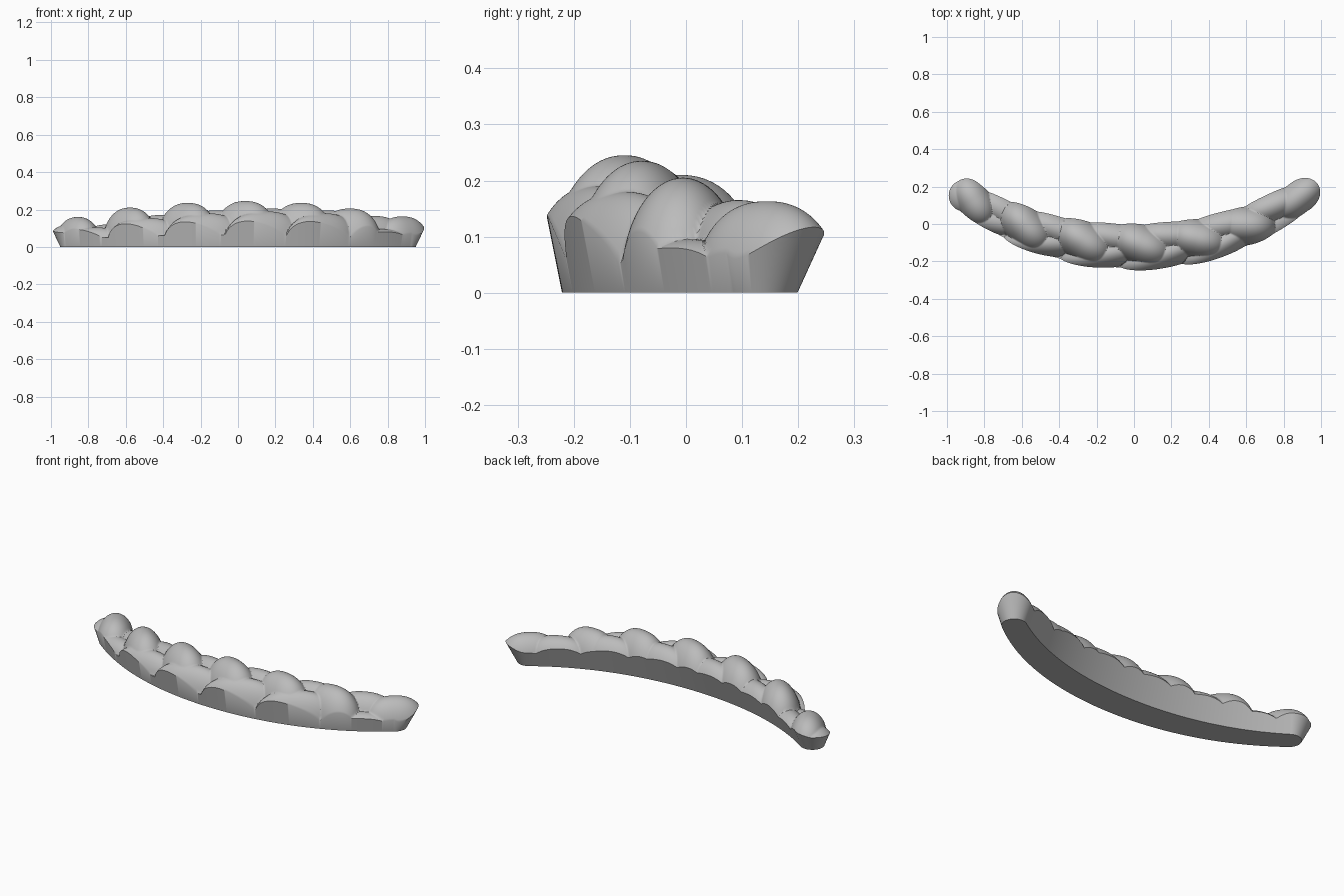
import bpy, bmesh, math
from mathutils import Vector

cube = bpy.data.objects.get("Cube")
if cube:
    bpy.data.objects.remove(cube, do_unlink=True)

mat = bpy.data.materials.new("plain grey")
mat.use_nodes = True
GREY = (0.5, 0.5, 0.5, 1)
mat.diffuse_color = GREY
mat.node_tree.nodes["Principled BSDF"].inputs["Base Color"].default_value = GREY

END = 0.887          # where the rounded ends begin
ROWS, CAP, ACROSS = 340, 28, 60


def spine(x):
    """Point, tangent and left-hand normal on the bent centre line."""
    tan = Vector((1, 0.54 * x + 0.28 * x**3)).normalized()
    return Vector((x, -0.12 + 0.27 * x**2 + 0.07 * x**4)), tan, Vector((-tan.y, tan.x))


def lobe(x, offset, length, width, angle, top):
    """Domed braid strand, turned from the direction of the spine."""
    c, tan, nor = spine(x)
    a = math.radians(angle)
    u = tan * math.cos(a) + nor * math.sin(a)
    return c + nor * offset, u, Vector((-u.y, u.x)), length, width, top


# Each crossing: a high strand over the top, one tucked in front, one behind
lobes = []
peaks = [(-0.86, 0.16), (-0.58, 0.21), (-0.27, 0.235), (0.04, 0.245), (0.34, 0.235), (0.6, 0.205)]
for x, top in peaks:
    k = 1 - 0.25 * x * x
    lobes.append(lobe(x, 0.01 * k, 0.185 * k, 0.12 * k, -24, top))
    lobes.append(lobe(x + 0.15, 0.05 * k, 0.2 * k, 0.1 * k, -6, top - 0.04))
    if x < 0.5:
        lobes.append(lobe(x + 0.1, -0.05 * k, 0.23 * k, 0.087 * k, 14, top - 0.055))
# Strand ends at the two tips
lobes.append(lobe(0.885, 0.012, 0.16, 0.095, 4, 0.163))
lobes.append(lobe(0.74, -0.045, 0.17, 0.075, 3, 0.095))
lobes.append(lobe(-0.9, 0.015, 0.125, 0.11, 30, 0.12))

FLOOR = 0.02


def surface(p):
    h = 0.035 + 0.03 * (1 - p.x * p.x)
    for c, u, v, a, b, top in lobes:
        d = p - c
        q = abs(d.dot(u) / a) ** 2.4 + (d.dot(v) / b) ** 2
        if q < 1:
            h = max(h, FLOOR + (top - FLOOR) * math.sqrt(1 - q))
    return h


def rim(x, phi, side):
    """Base and flared top points of one outer wall position."""
    c, tan, nor = spine(x)
    out = nor * (side * math.cos(phi)) + tan * (math.copysign(1, x) * math.sin(phi))
    widen = 1 - (x / END) ** 2
    radius = 0.063 + widen * (0.005 if side > 0 else 0.038)
    side_flare = 0.36 if side > 0 else 0.2
    flare = side_flare + (0.52 - side_flare) * math.sin(phi)
    low, high = 0, 0.3
    for _ in range(18):
        h = (low + high) / 2
        if surface(c + out * (radius + flare * h)) > h:
            low = h
        else:
            high = h
    return c + out * radius, c + out * (radius + flare * h)


# Stations along the loaf: end cap, body, end cap
stations = [(-END, math.pi / 2 * (1 - i / CAP)) for i in range(CAP)]
stations += [(-END + 2 * END * i / ROWS, 0) for i in range(ROWS + 1)]
stations += [(END, math.pi / 2 * (i + 1) / CAP) for i in range(CAP)]

bm = bmesh.new()
loops = []
for x, phi in stations:
    base_f, top_f = rim(x, phi, -1)
    base_b, top_b = rim(x, phi, 1)
    row = [bm.verts.new((*base_f, 0))]
    for j in range(ACROSS + 1):
        p = top_f.lerp(top_b, j / ACROSS)
        row.append(bm.verts.new((*p, surface(p))))
    row.append(bm.verts.new((*base_b, 0)))
    loops.append(row)

# Flared walls, braided top and flat underside
for r0, r1 in zip(loops, loops[1:]):
    n = len(r0)
    for j in range(n):
        k = (j + 1) % n
        bm.faces.new((r0[j], r1[j], r1[k], r0[k]))
bmesh.ops.remove_doubles(bm, verts=bm.verts, dist=0.00005)
bmesh.ops.recalc_face_normals(bm, faces=bm.faces)

mesh = bpy.data.meshes.new("braided_loaf")
bm.to_mesh(mesh)
bm.free()
mesh.materials.append(mat)
loaf = bpy.data.objects.new("braided_loaf", mesh)
bpy.context.collection.objects.link(loaf)
bpy.context.view_layer.objects.active = loaf
loaf.select_set(True)
bpy.ops.object.shade_smooth_by_angle(angle=math.radians(40))
